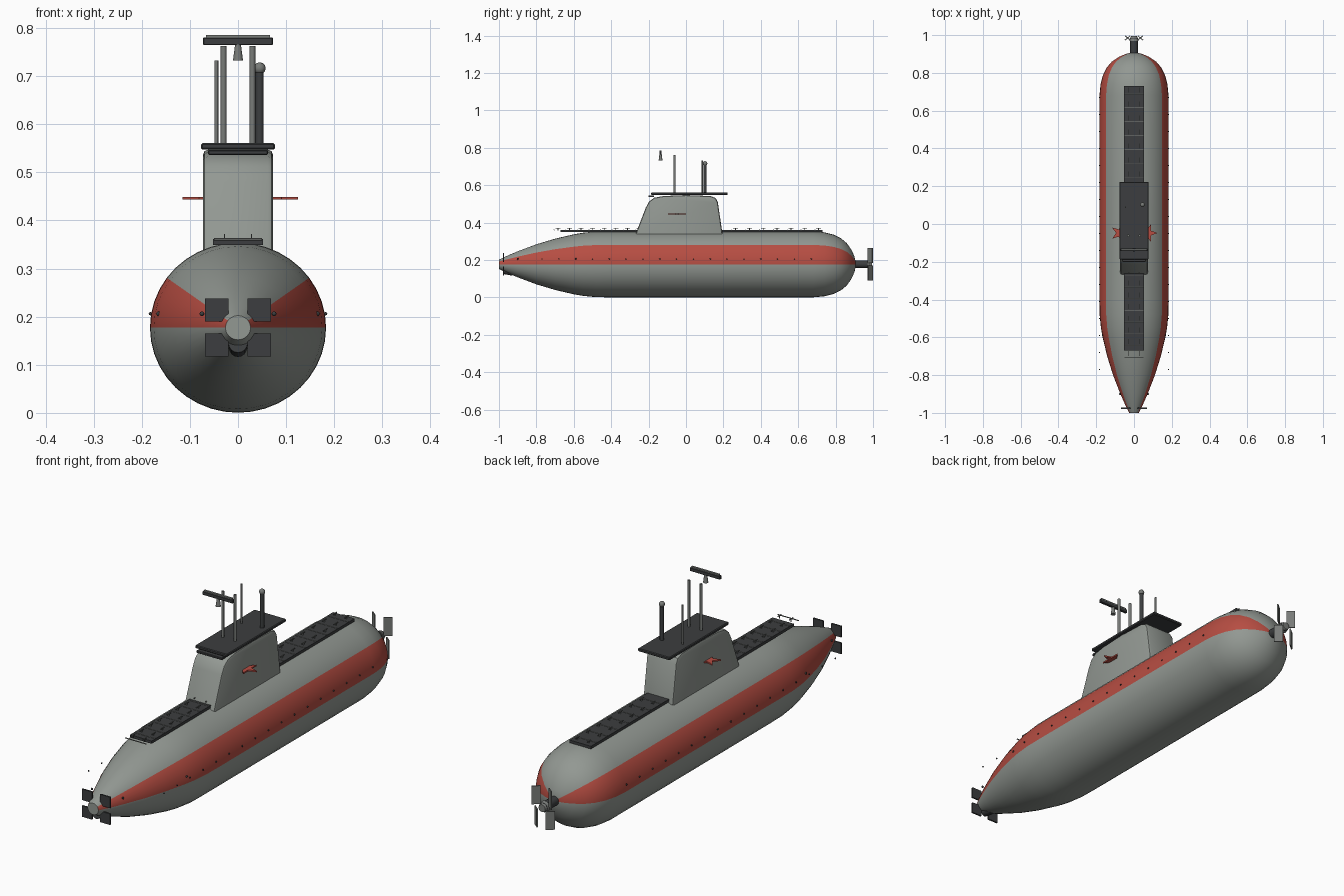
import bpy, bmesh, math
from mathutils import Matrix, Vector

if "Cube" in bpy.data.objects:
    bpy.data.objects.remove(bpy.data.objects["Cube"])


def material(name, r, g, b):
    m = bpy.data.materials.new(name)
    m.use_nodes = True
    m.diffuse_color = (r, g, b, 1)
    bsdf = next(n for n in m.node_tree.nodes if n.type == 'BSDF_PRINCIPLED')
    bsdf.inputs["Base Color"].default_value = (r, g, b, 1)
    return m


GREY = material("hull_grey", 0.29, 0.315, 0.29)
RED = material("band_red", 0.47, 0.075, 0.055)
DARK = material("deck_dark", 0.045, 0.048, 0.05)
METAL = material("mast_metal", 0.19, 0.2, 0.19)

AXIS = 0.177  # height of the hull centre line


def finish(name, bm, mats, smooth=None):
    bmesh.ops.recalc_face_normals(bm, faces=bm.faces)
    me = bpy.data.meshes.new(name)
    bm.to_mesh(me)
    bm.free()
    for m in mats:
        me.materials.append(m)
    ob = bpy.data.objects.new(name, me)
    bpy.context.collection.objects.link(ob)
    if smooth:
        bpy.ops.object.select_all(action='DESELECT')
        ob.select_set(True)
        bpy.context.view_layer.objects.active = ob
        bpy.ops.object.shade_smooth_by_angle(angle=math.radians(smooth))
    return ob


def box(name, size, loc, mat, turn=0, bevel=0):
    bm = bmesh.new()
    bmesh.ops.create_cube(bm, size=1, matrix=Matrix.Diagonal((*size, 1)))
    if bevel:
        bmesh.ops.bevel(bm, geom=bm.edges[:], offset=bevel, segments=1, affect='EDGES')
    bm.transform(Matrix.Translation(loc) @ Matrix.Rotation(math.radians(turn), 4, 'Z'))
    return finish(name, bm, [mat])


def rod(name, start, end, r1, mat, r2=None, sides=12):
    a, b = Vector(start), Vector(end)
    d = b - a
    bm = bmesh.new()
    bmesh.ops.create_cone(bm, cap_ends=True, segments=sides, radius1=r1,
                          radius2=r1 if r2 is None else r2, depth=d.length)
    bm.transform(Matrix.Translation((a + b) / 2) @ d.to_track_quat('Z', 'Y').to_matrix().to_4x4())
    return finish(name, bm, [mat], 40)


def ball(name, loc, r, mat, sides=12):
    bm = bmesh.new()
    bmesh.ops.create_uvsphere(bm, u_segments=sides, v_segments=sides // 2, radius=r,
                              matrix=Matrix.Translation(loc))
    return finish(name, bm, [mat], 60)


def prism(name, outline, height, loc, mat):
    bm = bmesh.new()
    f = bm.faces.new([bm.verts.new((x, y, -height / 2)) for x, y in outline])
    up = bmesh.ops.extrude_face_region(bm, geom=[f])
    bmesh.ops.translate(bm, vec=(0, 0, height), verts=[v for v in up["geom"] if isinstance(v, bmesh.types.BMVert)])
    bm.transform(Matrix.Translation(loc))
    return finish(name, bm, [mat])


# Hull: lengthwise profile (y, radius) swept round the axis, red upper side bands
profile = [(-1, .026), (-.95, .05), (-.9, .072), (-.8, .111), (-.7, .142), (-.6, .166),
           (-.55, .175), (-.48, .182), (-.4, .183), (.68, .183), (.74, .177), (.79, .164),
           (.83, .143), (.86, .117), (.885, .08), (.9, .045), (.906, .02)]
SEG = 40
bm = bmesh.new()
rings = []
for y, r in profile:
    rings.append([bm.verts.new((r * math.cos(a), y, AXIS + r * 0.965 * math.sin(a)))
                  for a in (math.tau * i / SEG for i in range(SEG))])
for a, b in zip(rings, rings[1:]):
    for i in range(SEG):
        j = (i + 1) % SEG
        f = bm.faces.new((a[i], a[j], b[j], b[i]))
        f.material_index = int(i < 4 or 16 <= i < 20)
bm.faces.new(rings[0])
bm.faces.new(rings[-1])
finish("hull", bm, [GREY, RED], 45)

# Sail: side outline extruded across and bevelled
outline = [(-.275, .32), (-.265, .35), (-.215, .48), (-.198, .512), (-.17, .533), (-.12, .542), (0, .547),
           (.13, .542), (.158, .532), (.17, .51), (.195, .34), (.197, .32)]
W = 0.073
bm = bmesh.new()
left = bm.faces.new([bm.verts.new((-W, y, z)) for y, z in outline])
res = bmesh.ops.extrude_face_region(bm, geom=[left])
bmesh.ops.translate(bm, vec=(2 * W, 0, 0), verts=[v for v in res["geom"] if isinstance(v, bmesh.types.BMVert)])
rim = [e for e in bm.edges if abs(e.verts[0].co.x - e.verts[1].co.x) < 1e-5
       and max(v.co.z for v in e.verts) > 0.33]
bmesh.ops.bevel(bm, geom=rim, offset=0.011, segments=2, profile=0.5, affect='EDGES')
finish("sail", bm, [GREY], 35)

# Roof plate and brow on the sail
box("sail_roof", (.154, .41, .013), (0, .018, .554), DARK, bevel=.003)
box("sail_brow", (.124, .03, .01), (0, -.185, .541), DARK, bevel=.002)

# Star-shaped side planes
star = [((.05 if k % 2 == 0 else .02) * math.cos(k * math.pi / 5),
         (.05 if k % 2 == 0 else .02) * math.sin(k * math.pi / 5)) for k in range(10)]
for side, x in (("right", -.075), ("left", .075)):
    prism(side + "_star_plane", star, .006, (x, -.048, .446), RED)

# Deck walkways with cross bars and small cleats
for part, y0, y1 in (("front", -.67, -.2), ("rear", .17, .73)):
    box(part + "_walkway", (.104, y1 - y0, .012), (0, (y0 + y1) / 2, .355), DARK)
bars = [-.705 + .062 * k for k in range(8)] + [.245 + .074 * k for k in range(7)]
for k, y in enumerate(bars):
    rod(f"deck_bar_{k}", (-.05, y, .361), (.05, y, .361), .0025, METAL, sides=6)
    for x in (-.028, .028):
        box(f"deck_cleat_{k}", (.003, .026, .004), (x, y + .02, .37), METAL)
        box(f"deck_cleat_post_{k}", (.003, .004, .014), (x, y + .02, .365), METAL)

# Masts, twin periscopes and the ball-topped aerial
for x in (-.03, .03):
    rod("periscope", (x, -.062, .555), (x, -.062, .762), .006, METAL)
rod("thin_mast", (-.045, .088, .555), (-.045, .088, .732), .004, METAL)
rod("aerial_mast", (.045, .102, .555), (.045, .102, .71), .0085, DARK)
ball("aerial_ball", (.045, .102, .716), .0125, METAL)

# Scanner bar with its horn
box("scanner_bar", (.146, .012, .016), (0, -.136, .772), DARK, bevel=.002)
box("scanner_cap", (.134, .009, .006), (0, -.136, .782), METAL)
rod("scanner_horn", (0, -.136, .732), (0, -.136, .766), .0105, METAL, r2=.006)

# Bow plates and the pod below the nose
for x in (-.044, .044):
    for z in (.214, .141):
        box("bow_plate", (.049, .007, .048), (x, -.976, z), DARK)
rod("bow_pod", (0, -.975, .145), (0, -.925, .136), .02, DARK, sides=16)

# Propeller: shaft, hub and four pitched blades
rod("propeller_shaft", (0, .89, AXIS), (0, .985, AXIS), .02, DARK, sides=16)
rod("propeller_hub", (0, .97, AXIS), (0, .994, AXIS), .024, METAL, r2=.016, sides=16)
for x in (-.034, .034):
    for s in (-1, 1):
        box("propeller_blade", (.036, .005, .08), (x, .985, AXIS + s * .047), METAL,
            turn=40 * s * (1 if x > 0 else -1))

# Small side ports along the hull
for s in (-1, 1):
    for k in range(17):
        ball("side_port", (s * .182, -.77 + .09 * k, .206), .0035, DARK, sides=8)
    for x, y in ((.075, -.9), (.165, -.59)):
        ball("bow_port", (s * x, y, .206), .005, DARK, sides=8)
